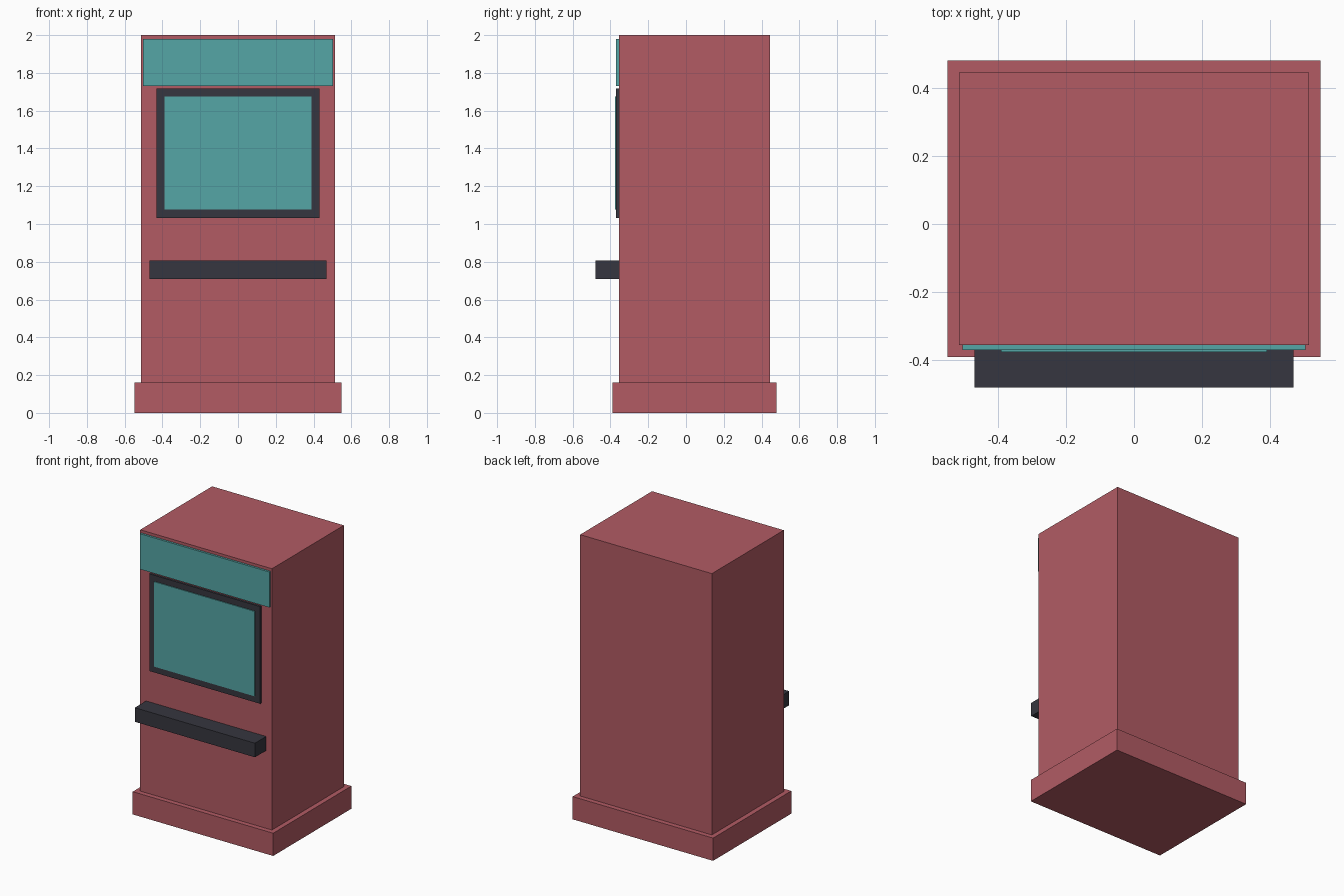
import bpy
import bmesh

if "Cube" in bpy.data.objects:
    bpy.data.objects.remove(bpy.data.objects["Cube"])


def material(name, rgb):
    m = bpy.data.materials.new(name)
    m.diffuse_color = (*rgb, 1.0)
    m.use_nodes = True
    m.node_tree.nodes["Principled BSDF"].inputs["Base Color"].default_value = m.diffuse_color
    return m


RED = material("red_paint", (0.445, 0.105, 0.127))
TEAL = material("teal_panel", (0.09, 0.38, 0.38))
DARK = material("dark_plastic", (0.037, 0.037, 0.05))


def box(name, half_width, y, z, mat):
    """Box centred on x = 0, spanning the given y and z ranges."""
    bm = bmesh.new()
    bmesh.ops.create_cube(bm, size=1.0)
    for v in bm.verts:
        v.co.x *= 2 * half_width
        v.co.y = y[0] if v.co.y < 0 else y[1]
        v.co.z = z[0] if v.co.z < 0 else z[1]
    mesh = bpy.data.meshes.new(name)
    bm.to_mesh(mesh)
    bm.free()
    mesh.materials.append(mat)
    obj = bpy.data.objects.new(name, mesh)
    bpy.context.collection.objects.link(obj)
    return obj


FRONT = -0.355  # front face of the cabinet

# Plinth and cabinet
box("plinth", 0.547, (-0.39, 0.48), (0.0, 0.16), RED)
box("cabinet", 0.513, (FRONT, 0.445), (0.16, 2.0), RED)

# Header panel across the top
box("header_panel", 0.503, (-0.37, FRONT), (1.73, 1.98), TEAL)

# Screen with its dark surround
box("screen_surround", 0.432, (-0.37, FRONT), (1.033, 1.717), DARK)
box("screen", 0.39, (-0.376, -0.37), (1.077, 1.675), TEAL)

# Control shelf
box("control_shelf", 0.468, (-0.48, FRONT), (0.708, 0.807), DARK)
